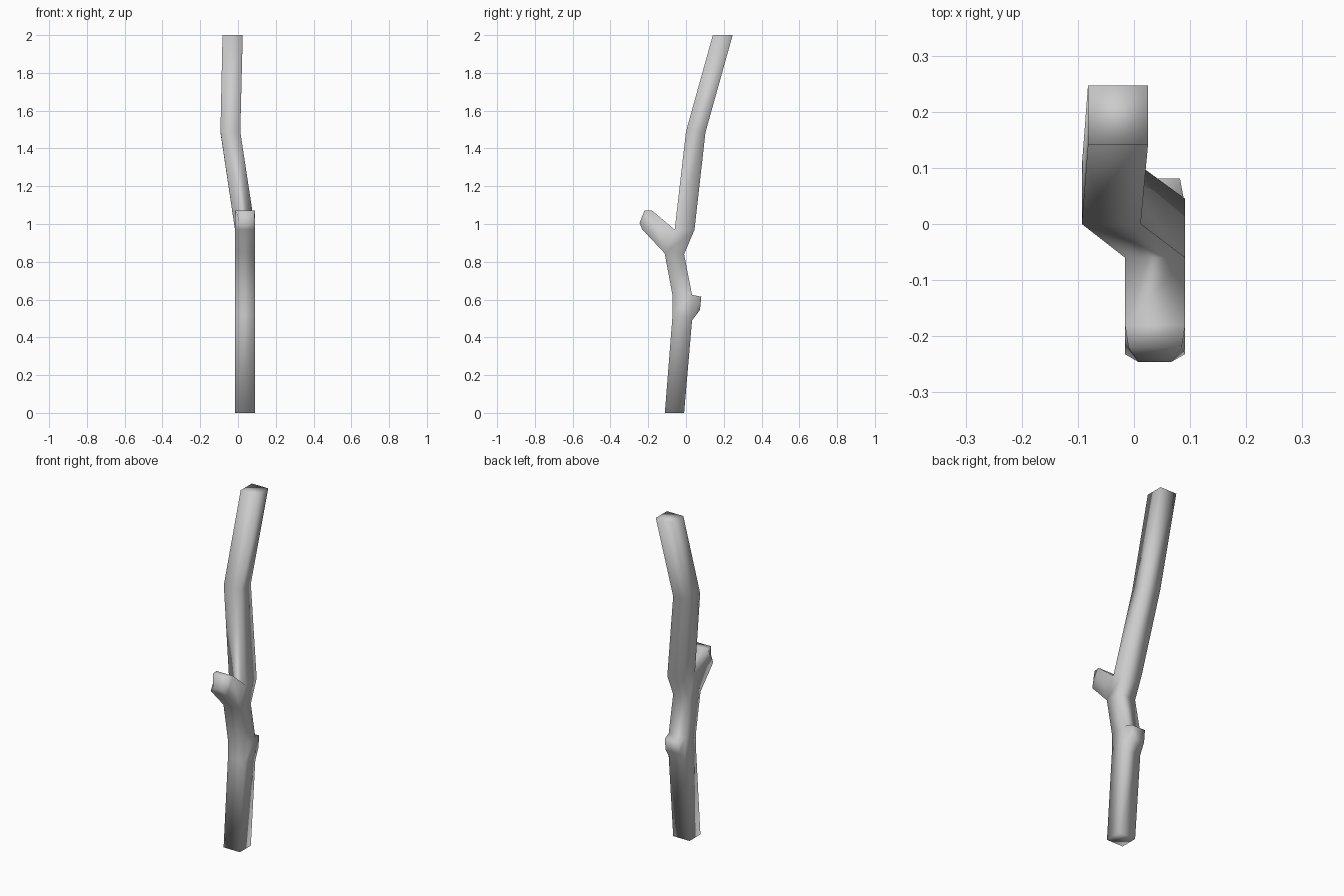
import bpy, bmesh

if "Cube" in bpy.data.objects:
    bpy.data.objects.remove(bpy.data.objects["Cube"])

bm = bmesh.new()


def ring(a, b, x0=-0.016, x1=0.091, bx=None):
    """Four-sided section: edge a and edge b are (y, z) points, spanning x0..x1."""
    b0, b1 = bx or (x0, x1)
    pts = [(x0, *a), (x1, *a), (b1, *b), (b0, *b)]
    return [bm.verts.new(p) for p in pts]


def loft(r, s, skip=None):
    """Join two sections, leaving side 'skip' open for a fork."""
    for i in range(4):
        if i != skip:
            j = (i + 1) % 4
            bm.faces.new((r[i], r[j], s[j], s[i]))


# main stem sections, bottom to top
stem = [
    ring((-0.112, 0), (-0.010, 0)),
    ring((-0.071, 0.52), (0.032, 0.49)),
    ring((-0.071, 0.62), (0.032, 0.625)),
    ring((-0.113, 0.845), (-0.010, 0.84)),
    ring((-0.060, 0.97), (0.045, 0.97)),
    ring((0.0, 1.49), (0.103, 1.485), -0.093, 0.012),
    ring((0.142, 2.0), (0.247, 2.0), -0.082, 0.025),
]
openings = {1: 2, 3: 0}  # back knot, front fork
for i in range(len(stem) - 1):
    loft(stem[i], stem[i + 1], openings.get(i))
bm.faces.new(stem[0])
bm.faces.new(stem[-1])

# cut-off branch at the front fork
lo, hi = stem[3], stem[4]
collar = ring((-0.232, 0.972), (-0.18, 1.071))
tip = ring((-0.246, 1.005), (-0.22, 1.071), 0.008, 0.066, (-0.010, 0.085))
loft([lo[0], lo[1], hi[1], hi[0]], collar)
loft(collar, tip)
bm.faces.new(tip)

# short knot at the back
lo, hi = stem[1], stem[2]
knot = ring((0.074, 0.545), (0.081, 0.615), -0.007, 0.082)
loft([lo[3], lo[2], hi[2], hi[3]], knot)
bm.faces.new(knot)

bmesh.ops.recalc_face_normals(bm, faces=bm.faces)
for f in bm.faces:
    f.smooth = True
mesh = bpy.data.meshes.new("branch")
bm.to_mesh(mesh)
bm.free()
bpy.context.collection.objects.link(bpy.data.objects.new("branch", mesh))
